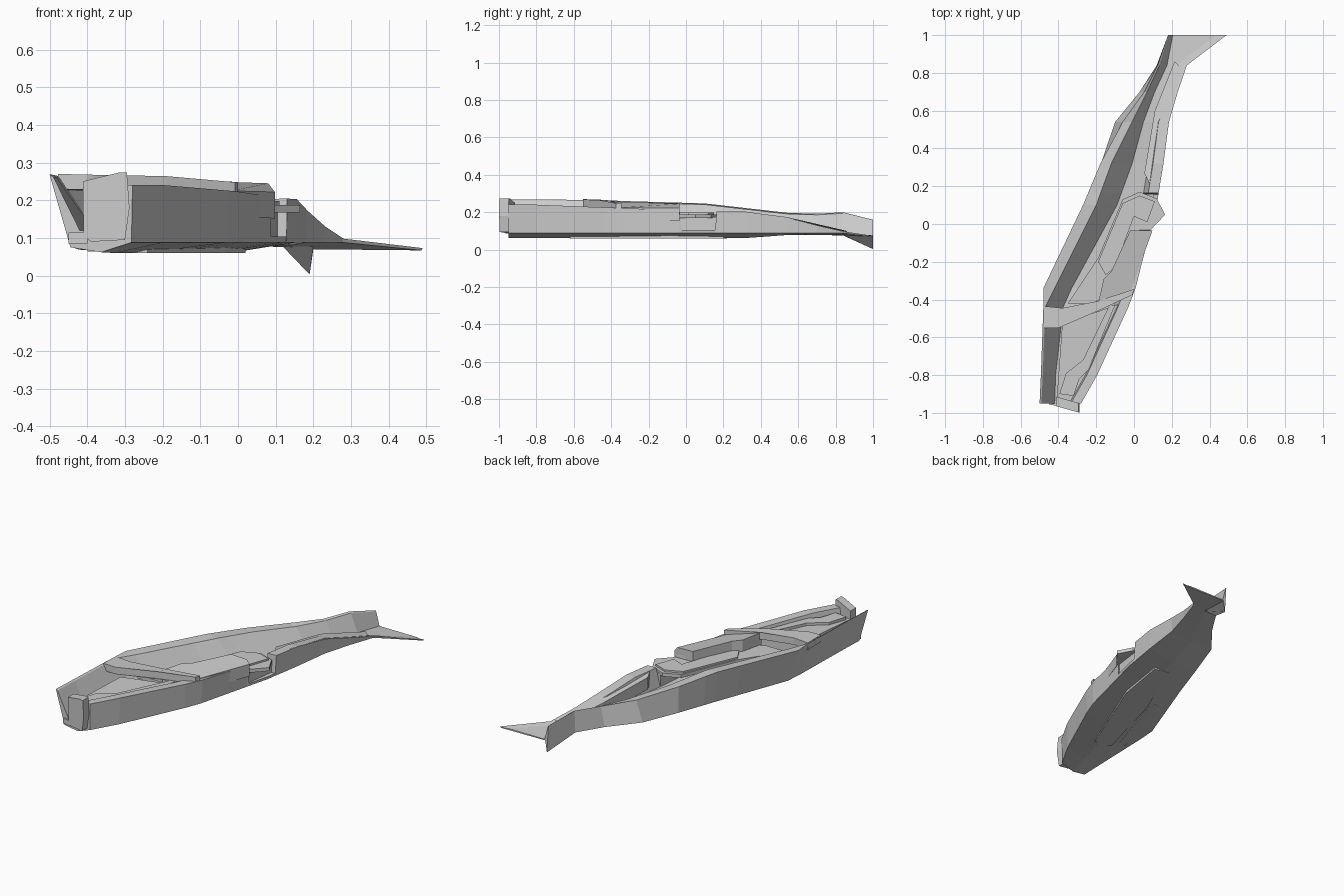
import bpy, bmesh

# Hull stations: y, bottom-left x, left rim x, shelf x, floor-left x, right x,
#                bottom-left z, left rim z, floor z, right rim z
KEYS = [
    (-0.95, -.445, -.500, -.490, -.420, -.280, .075, .268, .120, .240),
    (-0.80, -.440, -.493, -.483, -.415, -.195, .075, .268, .120, .240),
    (-0.44, -.425, -.480, -.470, -.375, -.030, .070, .265, .110, .226),
    (-0.34, -.415, -.480, -.420, -.330,  .008, .068, .260, .100, .222),
    ( 0.10, -.250, -.270, -.200, -.090,  .120, .068, .247, .100, .205),
    ( 0.32, -.175, -.178, -.120, -.010,  .156, .070, .222, .100, .203),
    ( 0.54, -.100, -.060, -.010,  .050,  .185, .078, .197, .105, .172),
    ( 0.70,  .030,  .055,  .070,  .110,  .232, .078, .192, .100, .130),
    ( 0.84,  .120,  .125,  .135,  .175,  .280, .076, .200, .090, .098),
    ( 1.00,  .190,  .180,  .184,  .205,  .490, .003, .160, .076, .073),
]
NOTCH = (-0.03, 0.16)


def station(y):
    for a, b in zip(KEYS, KEYS[1:]):
        if a[0] <= y <= b[0]:
            t = (y - a[0]) / (b[0] - a[0])
            return [p + (q - p) * t for p, q in zip(a, b)]


def section(y, low=False):
    y, xb, xl, xs, xf, xr, zb, zl, zf, zr = station(y)
    if low:
        zr = zf + .004
    w = .055 if y < 0.6 else .03
    base = min(.088, zr - .006)
    keel = (xb + xr) / 2, y, min(.062 if y < .5 else .078, base)
    if y > .9:
        keel = xb + .01, y, .07
    return [(xb, y, zb), (xl, y, zl), (xs, y, zl - .006), (xf, y, zf),
            (xr - w - .025, y, min(zf, zr + .004)), (xr - w, y, zr - .001), (xr, y, zr),
            (xr - .003, y, base), keel]


def finish(name, bm):
    bmesh.ops.recalc_face_normals(bm, faces=bm.faces)
    me = bpy.data.meshes.new(name)
    bm.to_mesh(me)
    bm.free()
    ob = bpy.data.objects.new(name, me)
    bpy.context.collection.objects.link(ob)
    return ob


def loft(name, sections):
    bm = bmesh.new()
    rings = [[bm.verts.new(p) for p in s] for s in sections]
    for a, b in zip(rings, rings[1:]):
        n = len(a)
        for i in range(n):
            j = (i + 1) % n
            bm.faces.new((a[i], a[j], b[j], b[i]))
    bm.faces.new(rings[0])
    bm.faces.new(rings[-1])
    return finish(name, bm)


def plate(name, pts, thick, lowest=0):
    """Plate: points are the top outline, thick goes straight down."""
    return loft(name, [[(x, y, max(z - thick, lowest)) for x, y, z in pts], pts])


def flat(pts, z):
    return [(x, y, z) for x, y in pts]


# Long open hull, right wall interrupted by a notch amidships
ys = [(k[0], NOTCH[0] < k[0] < NOTCH[1]) for k in KEYS]
for y in NOTCH:
    ys += [(y - .004, y - .004 > NOTCH[0]), (y + .004, y + .004 < NOTCH[1])]
ys.sort()
loft("hull", [section(y, low) for y, low in ys])

# Bevelled block closing the bow
nose = [(-.41, .105), (-.412, .25), (-.315, .274), (-.295, .274),
        (-.288, .18), (-.30, .095), (-.39, .09)]
loft("bow_block", [[(x, y - (x + .41) * .28, z) for x, z in nose] for y in (-.965, -.915)])
plate("bow_floor", flat([(-.45, -.955), (-.40, -.965), (-.40, -.80), (-.44, -.80)], .115), .03)

# Sunken fore deck with a stepped panel
plate("fore_deck", [(-.41, -.94, .20), (-.30, -.95, .20), (-.22, -.80, .20),
                    (-.07, -.42, .20), (-.38, -.53, .21)], .08)
plate("fore_deck_step", flat([(-.395, -.90), (-.32, -.91), (-.29, -.82), (-.24, -.77),
                              (-.10, -.43), (-.13, -.43), (-.27, -.72), (-.36, -.79)], .218), .03)

# Sloping bridge across the hull
plate("cross_bridge", [(-.478, -.55, .270), (-.40, -.55, .268), (-.19, -.46, .264),
                       (-.008, -.375, .248), (0, -.345, .248), (-.20, -.41, .262),
                       (-.38, -.445, .266), (-.475, -.435, .266)], .04)

# Wide sloped deck behind the bridge on the right
plate("right_side_deck", [(-.19, -.42, .258), (-.02, -.36, .225), (.098, -.034, .222),
                          (.08, -.034, .245), (-.02, -.034, .248), (-.12, -.25, .252),
                          (-.16, -.29, .254)], .07)

# Middle deck reaching out through the notch
plate("middle_deck", flat([(-.35, -.42), (-.19, -.18), (-.06, .13), (.03, .17), (.12, .135),
                           (.165, .05), (.09, -.03), (-.06, -.34), (-.22, -.42)], .188), .02)
plate("middle_deck_panel", flat([(-.19, -.20), (-.06, .11), (.03, .15), (.11, .12), (.07, .01),
                                 (.0, .04), (-.10, -.23), (-.15, -.27)], .198), .015)
plate("notch_wall", flat([(.03, -.03), (.08, -.03), (.105, .16), (.05, .16)], .175), .08)

# Tapered block on the inside of the rear right wall
plate("rear_ledge", [(.055, .27, .195), (.105, .166, .202), (.148, .30, .204), (.178, .54, .174),
                     (.22, .70, .131), (.26, .82, .104), (.215, .86, .100), (.11, .60, .158)],
      .07, .094)

# Shallow plates under the hull
plate("keel_plate", flat([(-.34, -.60), (-.24, -.62), (-.03, -.10), (.02, .20),
                          (-.06, .22), (-.22, -.15)], .075), .015)
plate("left_under_plate", flat([(-.40, -.55), (-.36, -.56), (-.22, -.12), (-.26, -.10)], .08), .016)
